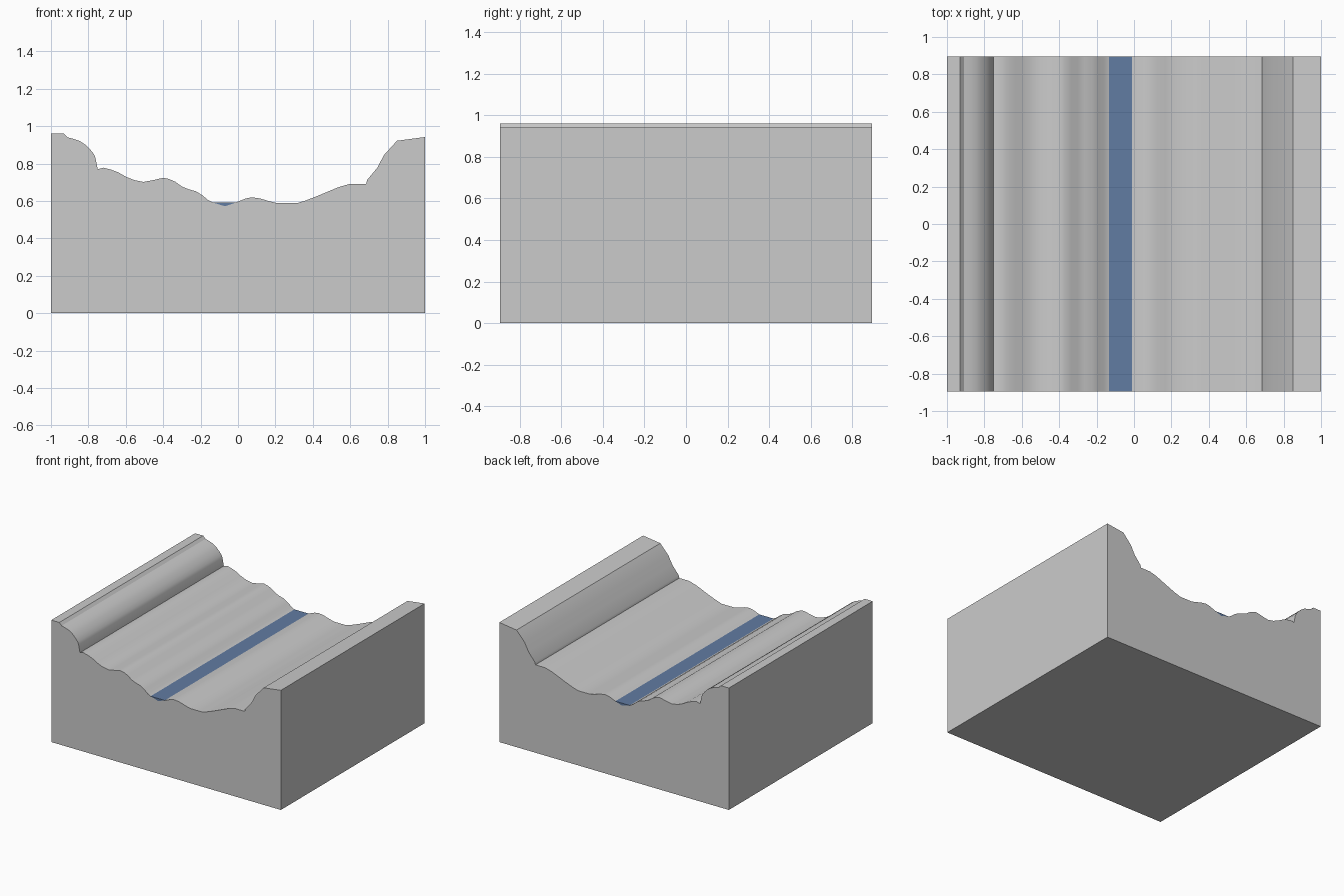
import bpy, bmesh, math

if "Cube" in bpy.data.objects:
    bpy.data.objects.remove(bpy.data.objects["Cube"])

DEPTH = 1.79  # length along y


def extrude_profile(name, pts, depth, smooth_deg=None):
    """Extrude a closed x-z outline along y, centred on y = 0."""
    bm = bmesh.new()
    front = bm.faces.new([bm.verts.new((x, -depth / 2, z)) for x, z in pts])
    res = bmesh.ops.extrude_face_region(bm, geom=[front], use_keep_orig=True)
    verts = [v for v in res["geom"] if isinstance(v, bmesh.types.BMVert)]
    bmesh.ops.translate(bm, verts=verts, vec=(0, depth, 0))
    bmesh.ops.recalc_face_normals(bm, faces=bm.faces)
    mesh = bpy.data.meshes.new(name)
    bm.to_mesh(mesh)
    bm.free()
    obj = bpy.data.objects.new(name, mesh)
    bpy.context.collection.objects.link(obj)
    if smooth_deg:
        bpy.ops.object.select_all(action='DESELECT')
        obj.select_set(True)
        bpy.context.view_layer.objects.active = obj
        bpy.ops.object.shade_smooth_by_angle(angle=math.radians(smooth_deg))
    return obj


# stream bed, shared by the ground and the water
bed = [(-0.135, 0.592), (-0.07, 0.572), (-0.03, 0.585), (-0.012, 0.592)]

# left bank, from the cliff top down to the stream
left_bank = [
    (-1, 0.96), (-0.93, 0.96), (-0.91, 0.94), (-0.88, 0.932), (-0.845, 0.92),
    (-0.815, 0.9), (-0.79, 0.875), (-0.77, 0.85), (-0.762, 0.83), (-0.75, 0.77),
    (-0.72, 0.778), (-0.68, 0.768), (-0.64, 0.753), (-0.60, 0.73),
    (-0.555, 0.712), (-0.505, 0.702), (-0.45, 0.712), (-0.40, 0.724),
    (-0.37, 0.718), (-0.335, 0.703), (-0.30, 0.677), (-0.265, 0.663),
    (-0.225, 0.652), (-0.19, 0.63), (-0.16, 0.605),
]

# right bank, from the stream up to the terrace and cliff
right_bank = [
    (0.04, 0.613), (0.075, 0.62), (0.12, 0.613), (0.17, 0.598), (0.21, 0.588),
    (0.315, 0.588), (0.36, 0.602), (0.42, 0.625), (0.54, 0.675), (0.60, 0.692),
    (0.685, 0.692), (0.69, 0.712), (0.745, 0.778), (0.78, 0.845),
    (0.85, 0.922), (1, 0.942),
]

# ground block
extrude_profile("valley_ground", left_bank + bed + right_bank + [(1, 0), (-1, 0)],
                DEPTH, 30)

# stream water filling the bed
water = extrude_profile("stream_water", bed, DEPTH)
mat = bpy.data.materials.new("water_blue")
mat.diffuse_color = (0.12, 0.2, 0.36, 1)
mat.use_nodes = True
mat.node_tree.nodes["Principled BSDF"].inputs["Base Color"].default_value = mat.diffuse_color
water.data.materials.append(mat)
